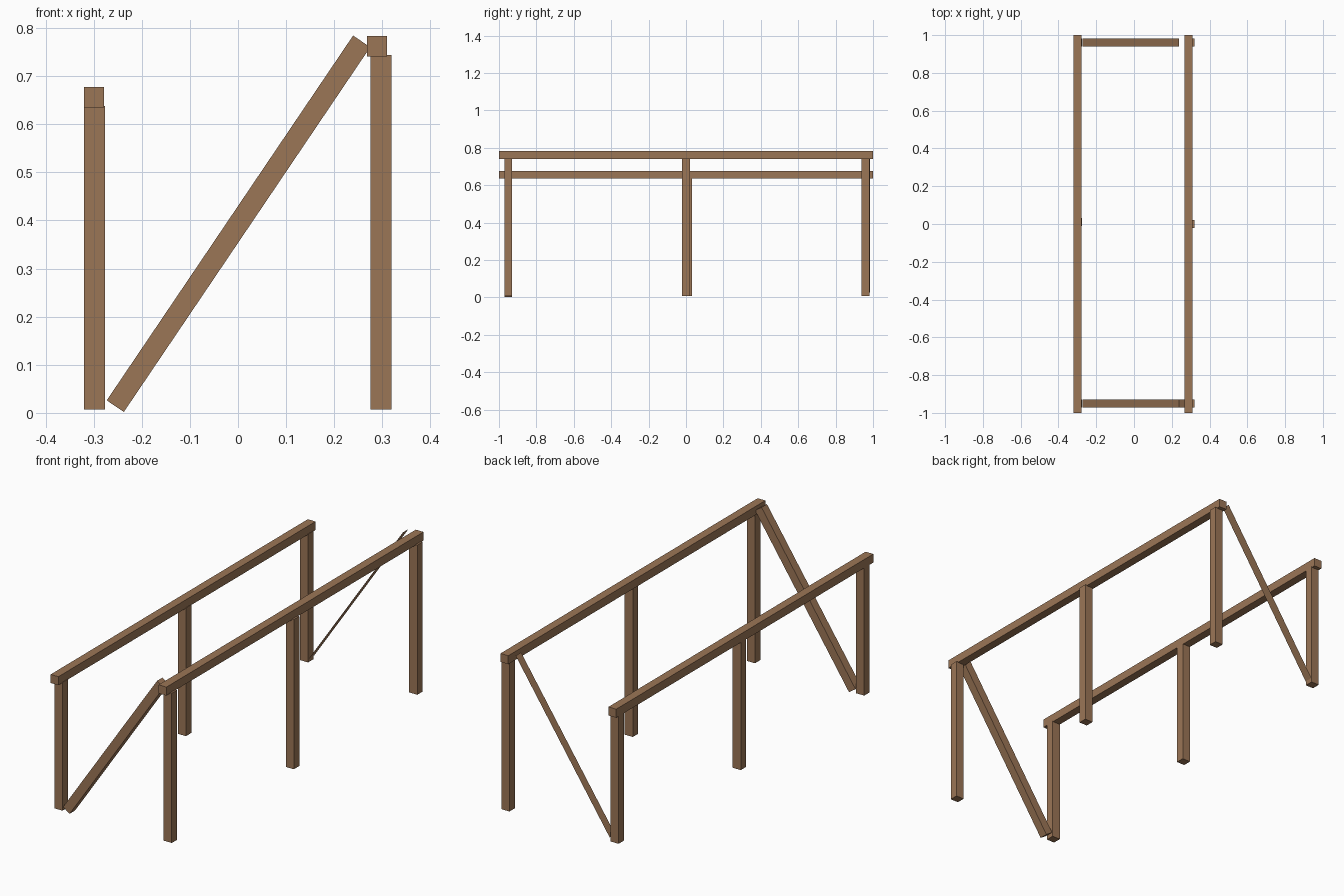
import bpy
import bmesh
import math
from mathutils import Matrix, Vector

default = bpy.data.objects.get("Cube")
if default:
    bpy.data.objects.remove(default, do_unlink=True)

wood = bpy.data.materials.new("brown_wood")
wood.use_nodes = True
WOOD_COLOR = (0.33, 0.18, 0.094, 1)
wood.diffuse_color = WOOD_COLOR
wood.node_tree.nodes["Principled BSDF"].inputs["Base Color"].default_value = WOOD_COLOR


def timber(name, center, size, tilt=0.0, only_top=False):
    """Square timber, tilted about y; only_top keeps just its upper face."""
    bm = bmesh.new()
    bmesh.ops.create_cube(bm, size=1)
    bmesh.ops.scale(bm, vec=size, verts=bm.verts)
    if only_top:
        bm.normal_update()
        unused = [f for f in bm.faces if f.normal.z < 0.5]
        bmesh.ops.delete(bm, geom=unused, context="FACES")
    bm.transform(Matrix.Translation(center) @ Matrix.Rotation(-tilt, 4, "Y"))
    mesh = bpy.data.meshes.new(name)
    bm.to_mesh(mesh)
    bm.free()
    mesh.materials.append(wood)
    obj = bpy.data.objects.new(name, mesh)
    bpy.context.collection.objects.link(obj)
    return obj


# Low rail on the right, high rail on the left, each on three posts
FOOT = 0.007
POST = 0.044
RAIL = 0.042
for side, post_x, rail_x, rail_z, middle_y in (
    ("right", -0.298, -0.299, 0.656, 0.01),
    ("left", 0.297, 0.289, 0.762, 0.0),
):
    timber(f"{side}_rail", (rail_x, 0, rail_z), (RAIL, 2, RAIL))
    top = rail_z - RAIL / 2 + 0.003
    for place, y in (("front", -0.95), ("middle", middle_y), ("back", 0.96)):
        timber(f"{side}_{place}_post", (post_x, y, (top + FOOT) / 2),
               (POST, 0.042, top - FOOT))

# Diagonal braces: solid at the front, a single board face at the back
low = Vector((-0.255, 0, 0.014))
high = Vector((0.257, 0, 0.772))
run = high - low
tilt = math.atan2(run.z, run.x)
for place, y, flat in (("front", -0.95, False), ("back", 0.962, True)):
    center = (low + high) / 2 + Vector((0, y, 0))
    timber(f"{place}_brace", center, (run.length, 0.042, 0.043), tilt, flat)
